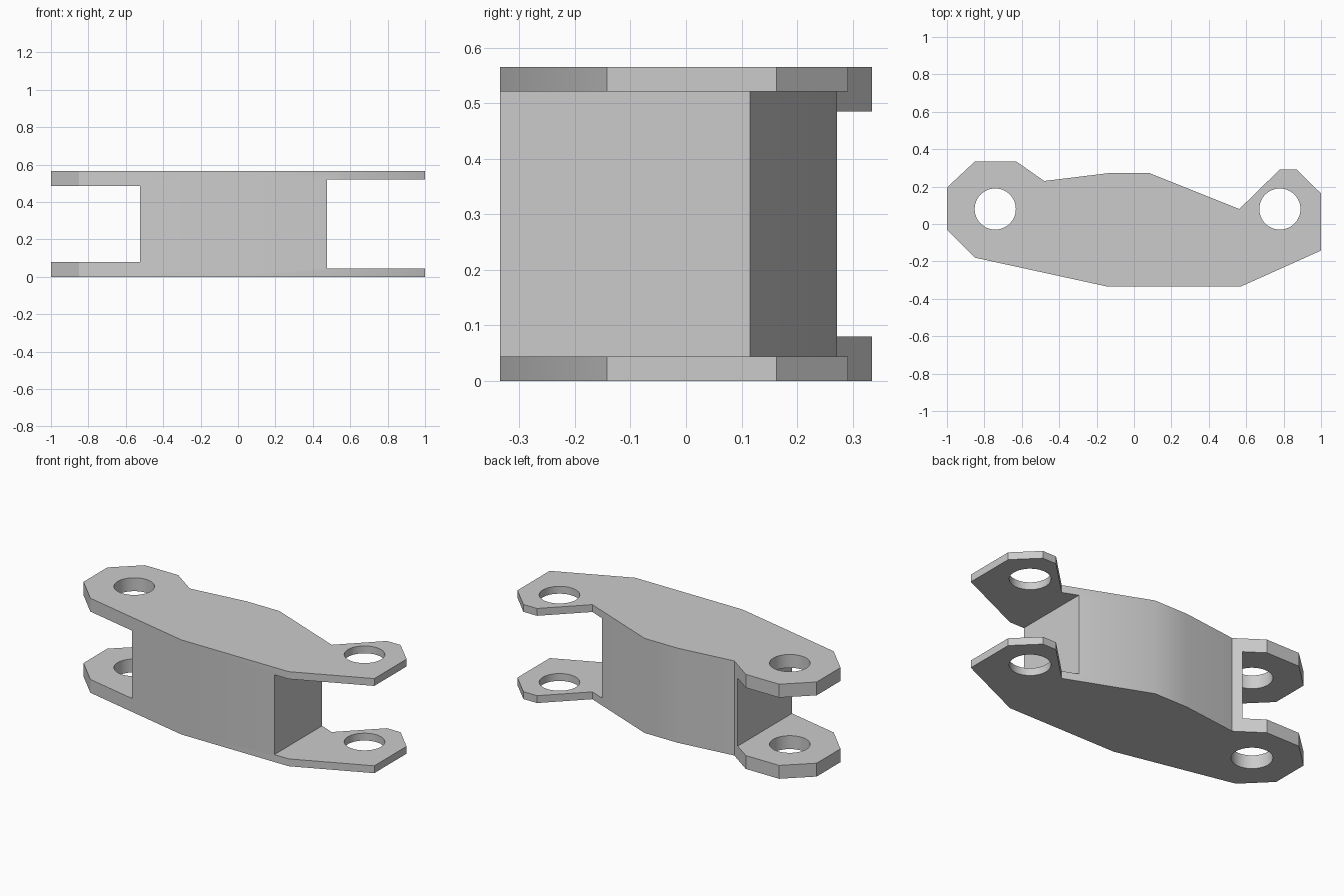
import bpy, bmesh, math
from mathutils import Matrix

cube = bpy.data.objects.get("Cube")
if cube:
    bpy.data.objects.remove(cube, do_unlink=True)

HEIGHT = 0.565
HOLE_RADIUS = 0.11

metal = bpy.data.materials.new("light grey metal")
metal.use_nodes = True
grey = (0.6, 0.6, 0.6, 1)
metal.diffuse_color = grey
metal.node_tree.nodes["Principled BSDF"].inputs["Base Color"].default_value = grey


def make_object(name, bm):
    bmesh.ops.recalc_face_normals(bm, faces=bm.faces)
    mesh = bpy.data.meshes.new(name)
    bm.to_mesh(mesh)
    bm.free()
    mesh.materials.append(metal)
    obj = bpy.data.objects.new(name, mesh)
    bpy.context.collection.objects.link(obj)
    return obj


def prism(name, outline, z0, z1):
    bm = bmesh.new()
    face = bm.faces.new([bm.verts.new((x, y, z0)) for x, y in outline])
    top = bmesh.ops.extrude_face_region(bm, geom=[face])["geom"]
    bmesh.ops.translate(bm, vec=(0, 0, z1 - z0),
                        verts=[v for v in top if isinstance(v, bmesh.types.BMVert)])
    return make_object(name, bm)


def cut(target, cutter):
    mod = target.modifiers.new(cutter.name, "BOOLEAN")
    mod.operation = "DIFFERENCE"
    mod.solver = "EXACT"
    mod.object = cutter
    bpy.context.view_layer.objects.active = target
    bpy.ops.object.modifier_apply(modifier=mod.name)
    bpy.data.objects.remove(cutter, do_unlink=True)


# Link body: one outline through the full height
outline = [(-1, -0.03), (-0.85, -0.18), (-0.14, -0.335), (0.57, -0.335),
           (1, -0.142), (1, 0.163), (0.87, 0.292), (0.78, 0.292),
           (0.563, 0.08), (0.083, 0.272), (-0.135, 0.272), (-0.48, 0.23),
           (-0.63, 0.335), (-0.85, 0.335), (-1, 0.195)]
link = prism("link_bracket", outline, 0, HEIGHT)

# Fork slots at both ends: inner wall, outer end, plate thickness
for name, inner, outer, plate in (("right_slot", -0.525, -1.2, 0.08),
                                  ("left_slot", 0.475, 1.2, 0.044)):
    box = [(inner, -0.6), (outer, -0.6), (outer, 0.6), (inner, 0.6)]
    cut(link, prism(name, box, plate, HEIGHT - plate))

# Pin holes through the fork plates
for name, x in (("right_pin_hole", -0.742), ("left_pin_hole", 0.78)):
    bm = bmesh.new()
    bmesh.ops.create_cone(bm, cap_ends=True, segments=48, radius1=HOLE_RADIUS,
                          radius2=HOLE_RADIUS, depth=2,
                          matrix=Matrix.Translation((x, 0.08, HEIGHT / 2)))
    cut(link, make_object(name, bm))

# Soft shading across the shallow bends, crisp corners elsewhere
bpy.ops.object.select_all(action="DESELECT")
link.select_set(True)
bpy.context.view_layer.objects.active = link
bpy.ops.object.shade_smooth_by_angle(angle=math.radians(30))
